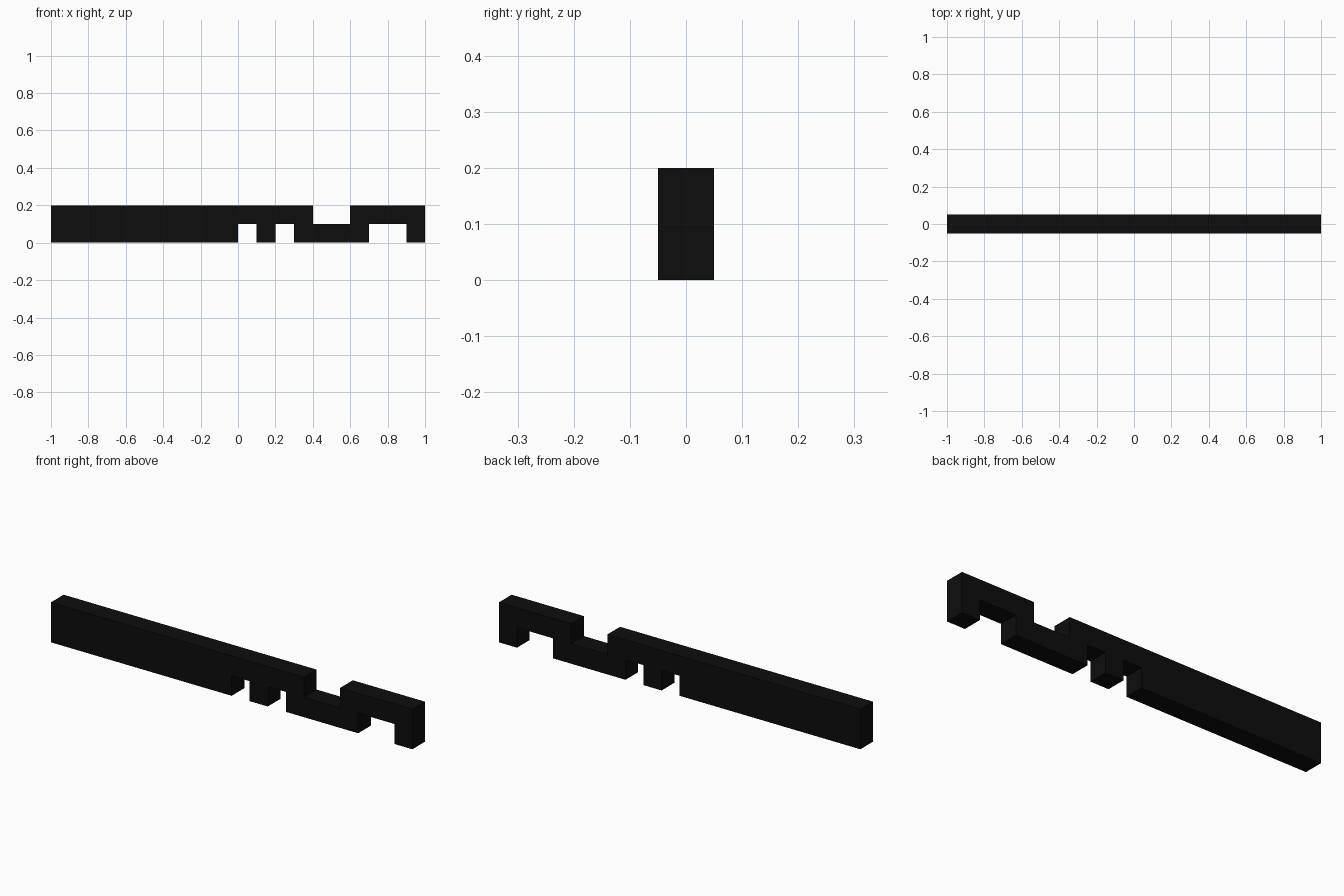
import bpy, bmesh

if "Cube" in bpy.data.objects:
    bpy.data.objects.remove(bpy.data.objects["Cube"])

# Side outline of the notched bar (x, z), counter-clockwise from the lower left
outline = [(-1, 0), (0, 0), (0, .1), (.1, .1), (.1, 0), (.2, 0), (.2, .1),
           (.3, .1), (.3, 0), (.7, 0), (.7, .1), (.9, .1), (.9, 0), (1, 0),
           (1, .2), (.6, .2), (.6, .1), (.4, .1), (.4, .2), (-1, .2)]
half_width = 0.05

# Extrude the outline through the thickness of the bar
bm = bmesh.new()
face = bm.faces.new([bm.verts.new((x, -half_width, z)) for x, z in outline])
new = bmesh.ops.extrude_face_region(bm, geom=[face], use_keep_orig=True)["geom"]
bmesh.ops.translate(bm, vec=(0, 2 * half_width, 0),
                    verts=[v for v in new if isinstance(v, bmesh.types.BMVert)])
bmesh.ops.recalc_face_normals(bm, faces=bm.faces)

mesh = bpy.data.meshes.new("notched_bar")
bm.to_mesh(mesh)
bm.free()

# Flat black finish
black = bpy.data.materials.new("black")
black.diffuse_color = (0.004, 0.004, 0.004, 1)
black.use_nodes = True
black.node_tree.nodes["Principled BSDF"].inputs["Base Color"].default_value = black.diffuse_color
mesh.materials.append(black)

bar = bpy.data.objects.new("notched_bar", mesh)
bpy.context.collection.objects.link(bar)
